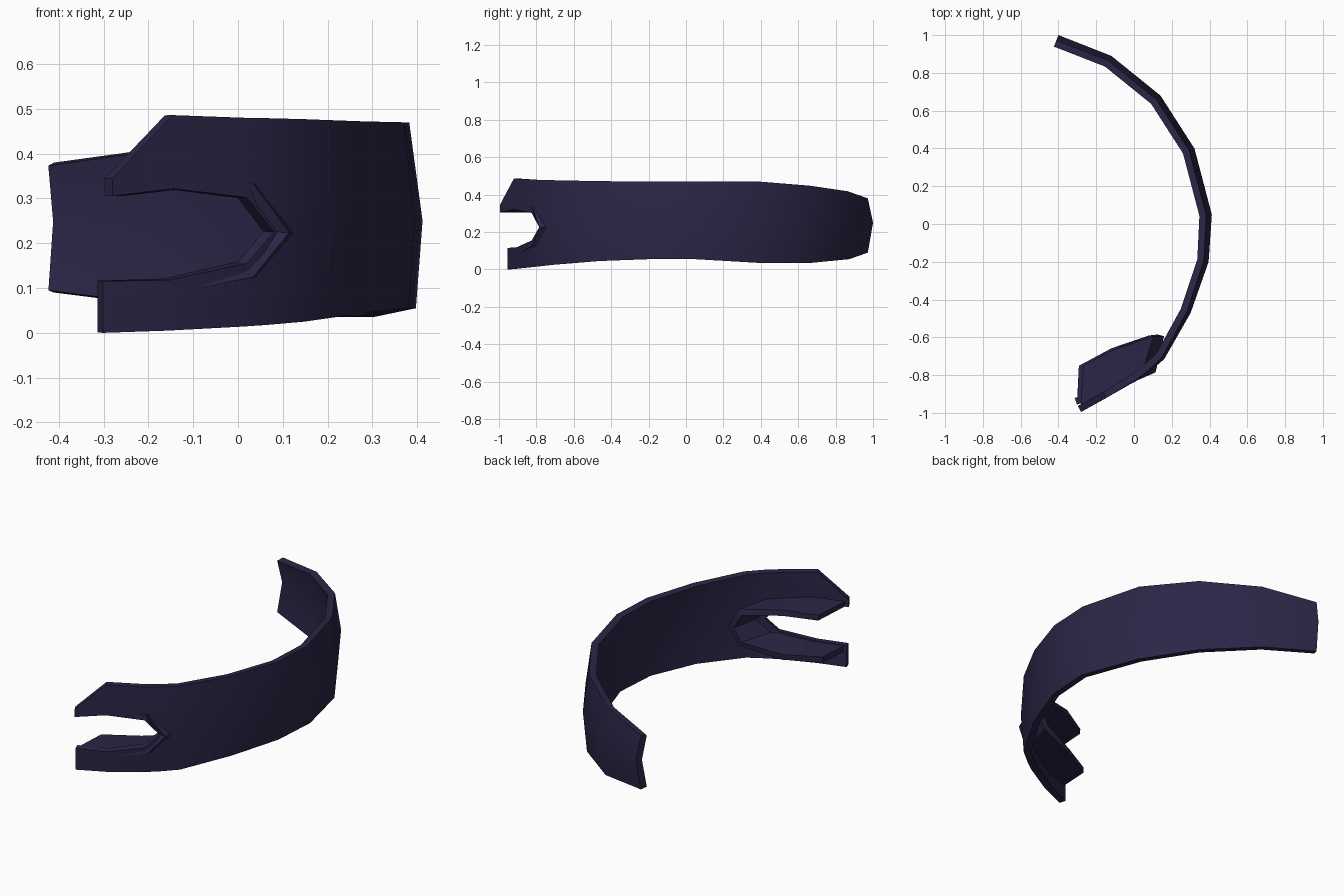
import bpy
from mathutils import Vector

if "Cube" in bpy.data.objects:
    bpy.data.objects.remove(bpy.data.objects["Cube"])

mat = bpy.data.materials.new("dark_violet")
mat.diffuse_color = (0.024, 0.019, 0.062, 1)
mat.use_nodes = True
mat.node_tree.nodes["Principled BSDF"].inputs["Base Color"].default_value = mat.diffuse_color


def make_shell(name, verts, faces, thickness):
    """Sheet mesh thickened behind its outward faces, sharp edges kept."""
    me = bpy.data.meshes.new(name)
    me.from_pydata(verts, [], faces)
    ob = bpy.data.objects.new(name, me)
    bpy.context.collection.objects.link(ob)
    me.materials.append(mat)
    bpy.context.view_layer.objects.active = ob
    ob.select_set(True)
    weld = ob.modifiers.new("weld", 'WELD')
    weld.merge_threshold = 0.0005
    sol = ob.modifiers.new("thickness", 'SOLIDIFY')
    sol.thickness = thickness
    sol.offset = -1
    sol.use_even_offset = True
    for m in (weld.name, sol.name):
        bpy.ops.object.modifier_apply(modifier=m)
    bpy.ops.object.shade_smooth_by_angle(angle=0.5)
    ob.select_set(False)
    return ob


# Stations from back end to front prongs:
# x, y, z bottom, z lower middle, z upper middle, z top, bottom inset, top inset
stations = [
    (-0.40, 1.00, .090, .25, .25, .380, .03, .03),
    (-0.12, 0.89, .055, .25, .25, .418, .02, .03),
    (0.14, 0.68, .035, .25, .25, .448, .02, .03),
    (0.32, 0.40, .035, .25, .25, .470, .02, .03),
    (0.412, 0.05, .055, .25, .25, .470, .015, .03),
    (0.395, -0.20, .055, .25, .25, .470, .015, .025),
    (0.30, -0.47, .045, .25, .25, .472, .015, .02),
    (0.16, -0.715, .025, .24, .24, .477, .015, .015),
    (0.08, -0.785, .018, .225, .225, .479, .02, .01),
    (0.02, -0.825, .014, .155, .302, .480, .02, .005),
    (-0.145, -0.92, .005, .118, .322, .486, .025, 0),
    (-0.28, -0.995, 0, .115, .305, .345, .045, 0),
]
APEX = 8  # where the notch begins

# Curved band with a bulged centre line, split in two prongs at the front
verts, faces = [], []
n = len(stations)
for i, (x, y, zb, zl, zu, zt, ib, it) in enumerate(stations):
    a, b = stations[max(i - 1, 0)], stations[min(i + 1, n - 1)]
    inward = Vector((b[1] - a[1], a[0] - b[0])).normalized()
    low = .045 if i == n - 1 else (.015 if i == n - 2 else 0)
    for z, inset in ((zb, ib), (zl, low), (zu, 0), (zt, it)):
        verts.append((x + inward.x * inset, y + inward.y * inset, z))
for i in range(n - 1):
    for r in (0, 2):
        k = i * 4 + r
        faces.append((k, k + 1, k + 5, k + 4))
make_shell("curved_band", verts, faces, 0.036)

# Lip around the notch, running inward from its edge
rim = [verts[i * 4 + 2] for i in range(n - 1, APEX, -1)]
rim += [verts[i * 4 + 1] for i in range(APEX, n)]
offsets = [(.015, .245), (.035, .255), (.06, .235), (.045, .20),
           (.06, .235), (.035, .25), (.01, .205)]
lip_v = [(x, y + .008, z) for x, y, z in rim]
lip_v += [(x + dx, y + dy, z) for (x, y, z), (dx, dy) in zip(rim, offsets)]
m = len(rim)
lip_f = [(i, i + m, i + m + 1, i + 1) for i in range(m - 1)]
make_shell("notch_lip", lip_v, lip_f, 0.03)
